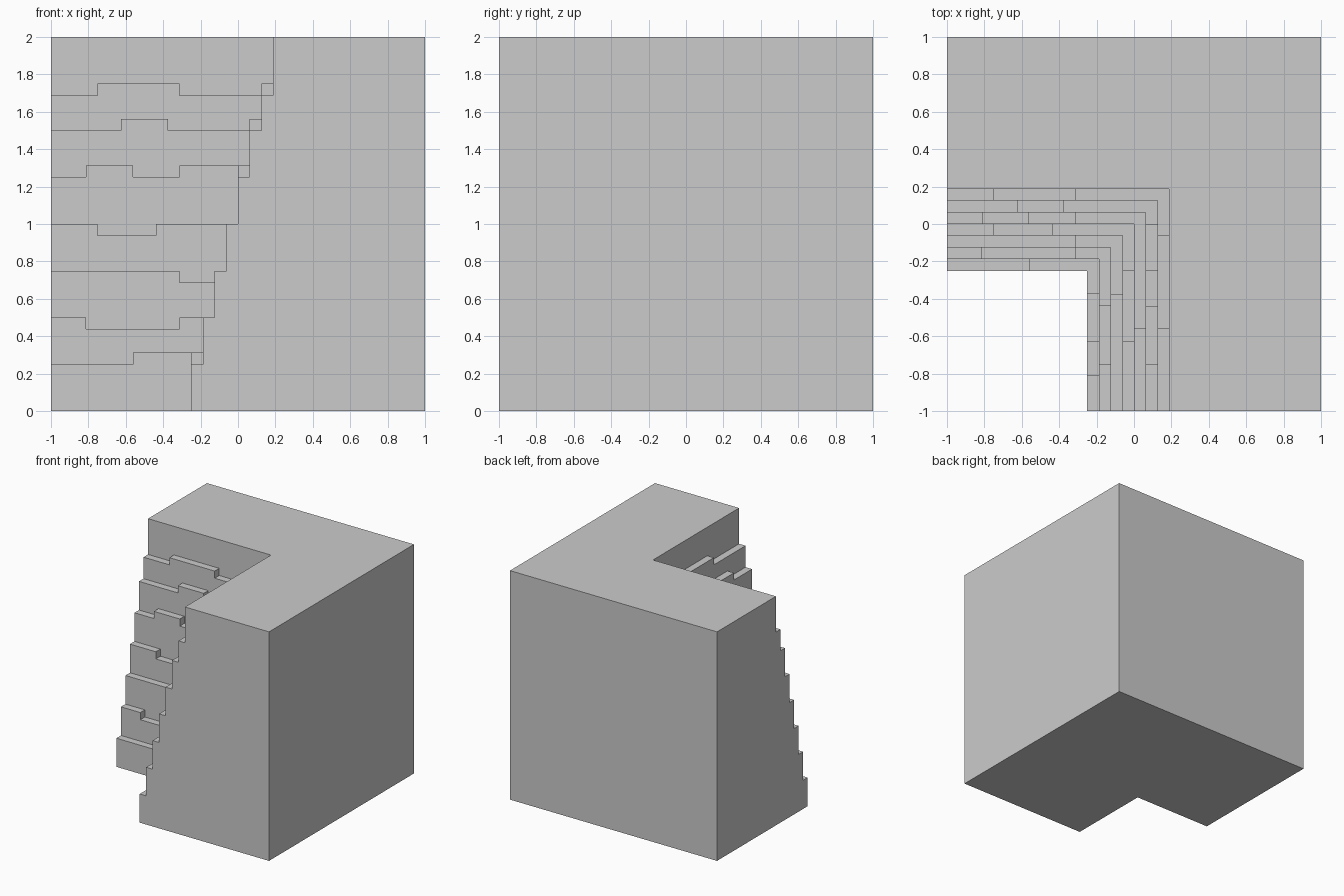
import bpy, bmesh

if "Cube" in bpy.data.objects:
    bpy.data.objects.remove(bpy.data.objects["Cube"])

U = 1 / 16          # all dimensions snap to sixteenths
LO, HI, TOP = -16, 16, 32
D = list(range(-4, 4))          # setback of each of the eight courses

# Per ledge: outer height, alternate height, breaks along front wall, breaks along side wall
LEDGES = [
    (4, 5, [-9], [-13, -10, -6]),
    (8, 7, [-13, -5], [-12, -7]),
    (12, 11, [-5], [-6]),
    (16, 15, [-12, -7], [-10, -4]),
    (20, 21, [-13, -9, -5], [-9]),
    (24, 25, [-10, -6], [-12, -7, -4, 0]),
    (27, 28, [-12, -5], [-9, -1]),
]

bm = bmesh.new()


def face(points, swap=False):
    """Add one polygon; swap mirrors it across the inner corner's diagonal."""
    bm.faces.new([bm.verts.new(((y if swap else x) * U, (x if swap else y) * U, z * U))
                  for x, y, z in points])


def profile(i, side, end):
    """Stepped top edge of course i as (position, height) points."""
    if i < 0 or i >= len(LEDGES):
        h = 0 if i < 0 else TOP
        return [(LO, h), (end, h)]
    a, b, *walls = LEDGES[i]
    pts = [(LO, a)]
    for s in walls[side]:
        pts += [(s, a), (s, b)]
        a, b = b, a
    return pts + [(end, a)]


for side in (0, 1):
    # Course walls, stepped along both edges
    for i, d in enumerate(D):
        outline = profile(i - 1, side, d) + profile(i, side, d)[::-1]
        face([(s, d, z) for s, z in outline], side)
    # Ledge treads and the small risers between them
    for i, (a, b, *walls) in enumerate(LEDGES):
        d, start, h = D[i], LO, a
        for s in walls[side]:
            face([(start, d, h), (s, d, h), (s, d + 1, h), (start, d + 1, h)], side)
            face([(s, d, a), (s, d + 1, a), (s, d + 1, b), (s, d, b)], side)
            start, h = s, a + b - h
    # Stepped end face and plain outer face
    ends = [(D[0], 0)]
    for i, ledge in enumerate(LEDGES):
        ends += [(D[i], ledge[0]), (D[i + 1], ledge[0])]
    ends += [(D[-1], TOP), (HI, TOP), (HI, 0)]
    face([(LO, d, z) for d, z in ends], side)
    face([(LO, HI, 0), (HI, HI, 0), (HI, HI, TOP), (LO, HI, TOP)], side)

# Ledge treads that turn the inner corner
for i, (a, b, front, right) in enumerate(LEDGES):
    d, e, s, t = D[i], D[i] + 1, front[-1], right[-1]
    h = b if len(front) % 2 else a
    face([(s, d, h), (d, d, h), (d, t, h), (e, t, h), (e, e, h), (s, e, h)])

# L-shaped base and top
for d, z in ((D[0], 0), (D[-1], TOP)):
    face([(LO, d, z), (d, d, z), (d, LO, z), (HI, LO, z), (HI, HI, z), (LO, HI, z)])

bmesh.ops.remove_doubles(bm, verts=bm.verts[:], dist=0.001)
bmesh.ops.recalc_face_normals(bm, faces=bm.faces[:])
mesh = bpy.data.meshes.new("cliff_inner_corner")
bm.to_mesh(mesh)
bm.free()
bpy.context.collection.objects.link(bpy.data.objects.new("cliff_inner_corner", mesh))
